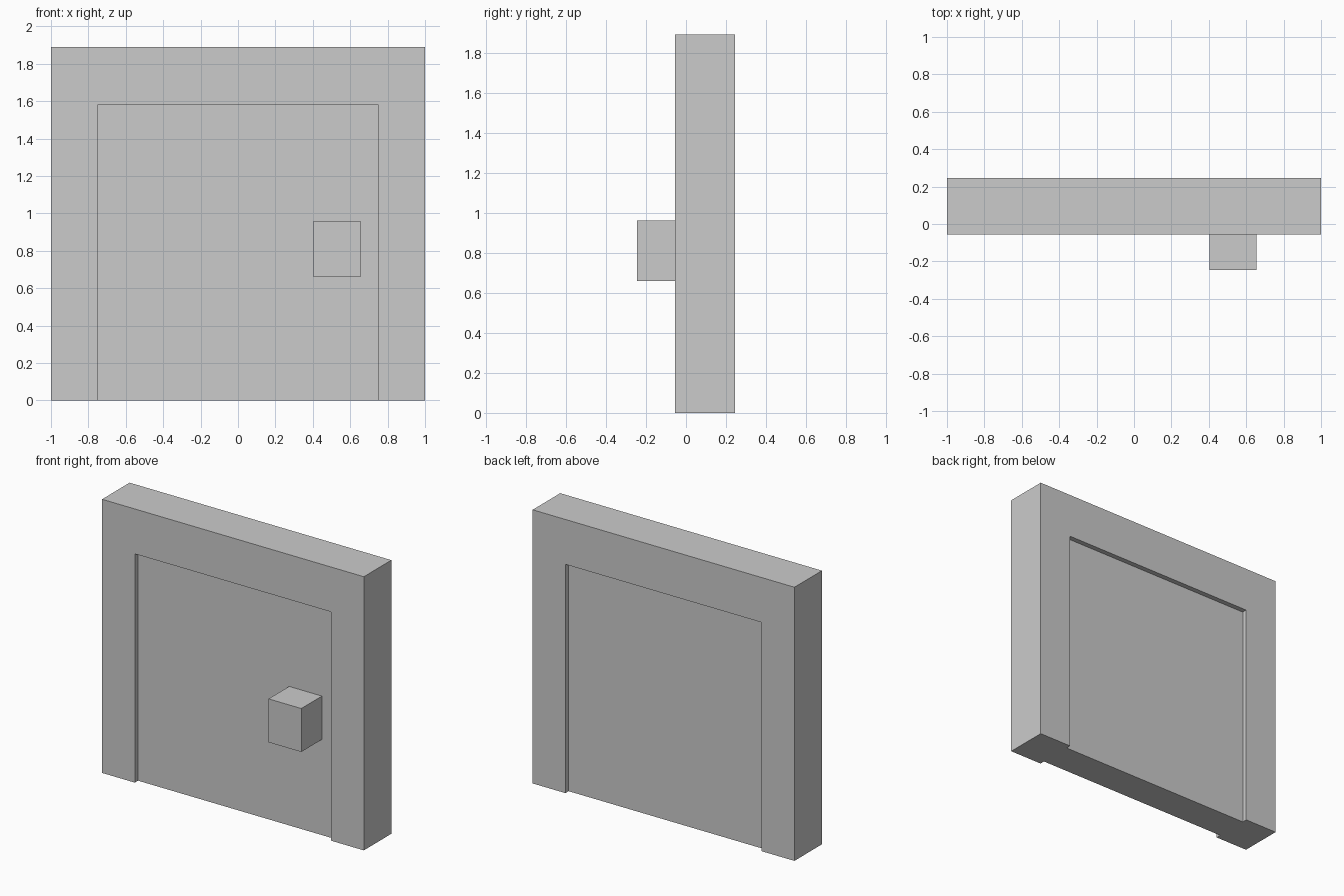
import bpy
import bmesh

if "Cube" in bpy.data.objects:
    bpy.data.objects.remove(bpy.data.objects["Cube"])


def extrude_profile(name, points, y0, y1):
    """Solid from an (x, z) outline, extruded from y0 to y1."""
    bm = bmesh.new()
    face = bm.faces.new([bm.verts.new((x, y0, z)) for x, z in points])
    result = bmesh.ops.extrude_face_region(bm, geom=[face], use_keep_orig=True)
    moved = [g for g in result["geom"] if isinstance(g, bmesh.types.BMVert)]
    bmesh.ops.translate(bm, verts=moved, vec=(0, y1 - y0, 0))
    bmesh.ops.recalc_face_normals(bm, faces=bm.faces)
    mesh = bpy.data.meshes.new(name)
    bm.to_mesh(mesh)
    bm.free()
    obj = bpy.data.objects.new(name, mesh)
    bpy.context.collection.objects.link(obj)
    return obj


def rectangle(x0, x1, z0, z1):
    return [(x0, z0), (x1, z0), (x1, z1), (x0, z1)]


FRONT, BACK = -0.055, 0.245   # frame faces
RECESS = 0.035                # door inset on both sides
OPEN_X, OPEN_Z = 0.75, 1.58   # doorway half width and height
TOP = 1.89

# Frame: two jambs and a lintel in one outline
half = [(OPEN_X, OPEN_Z), (OPEN_X, 0), (1, 0), (1, TOP)]
outline = half + [(-x, z) for x, z in reversed(half)]
extrude_profile("door_frame", outline, FRONT, BACK)

# Door panel set back in the frame
extrude_profile("door_panel", rectangle(-OPEN_X, OPEN_X, 0, OPEN_Z),
                FRONT + RECESS, BACK - RECESS)

# Block handle on the front of the door
extrude_profile("door_handle", rectangle(0.405, 0.655, 0.66, 0.96),
                -0.245, FRONT + RECESS)
